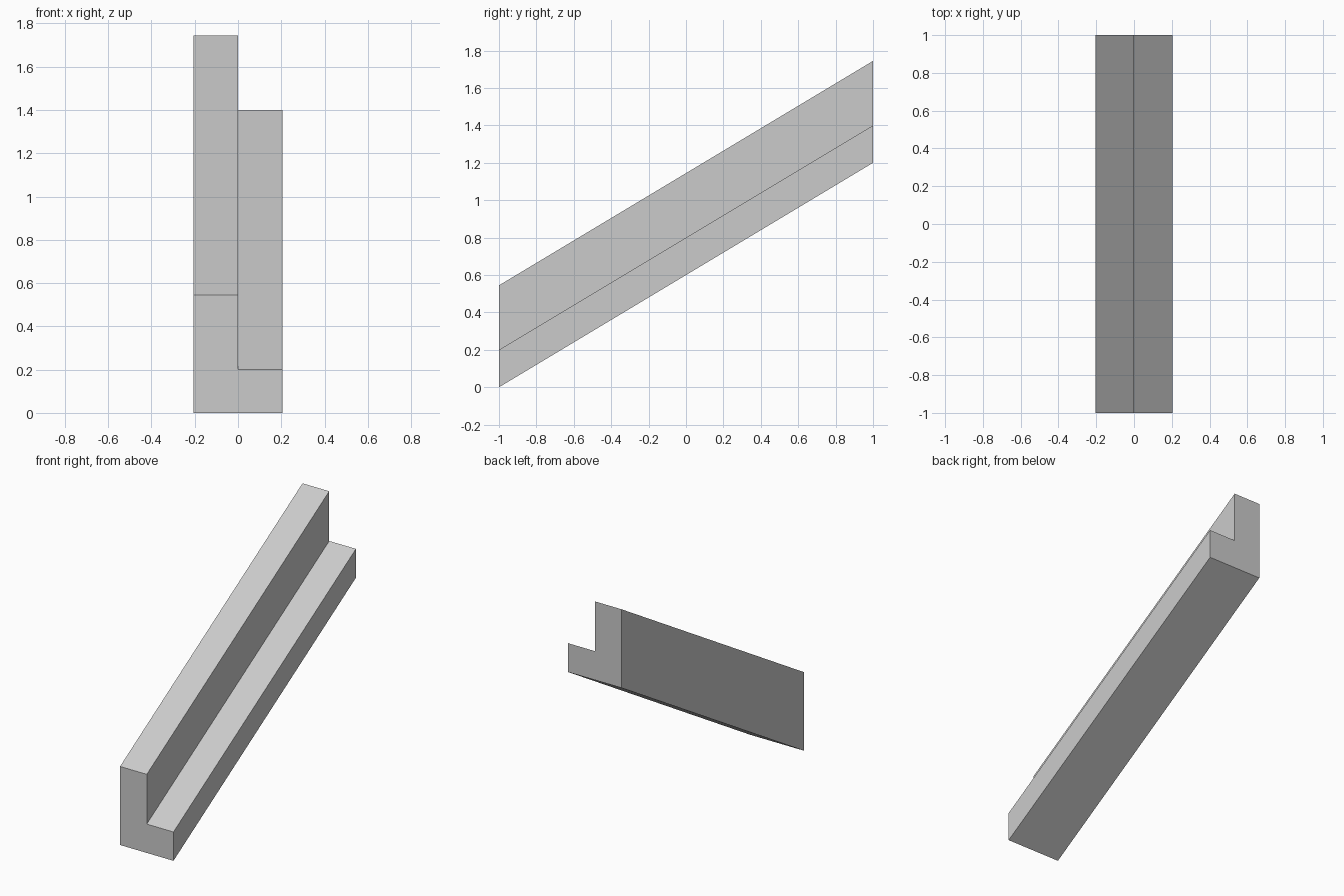
import bpy
import bmesh
from mathutils import Vector

cube = bpy.data.objects.get("Cube")
if cube:
    bpy.data.objects.remove(cube)

# Sizes
HALF_W, LENGTH, RISE = 0.205, 2.0, 1.2
WALL_H, LEDGE_H = 0.545, 0.2

# Single grey material
grey = bpy.data.materials.new("light_grey")
grey.use_nodes = True
colour = (0.6, 0.6, 0.6, 1)
grey.diffuse_color = colour
grey.node_tree.nodes["Principled BSDF"].inputs["Base Color"].default_value = colour

# L-shaped end profile: tall wall on one side, low ledge on the other
profile = [(-HALF_W, 0), (HALF_W, 0), (HALF_W, LEDGE_H),
           (0, LEDGE_H), (0, WALL_H), (-HALF_W, WALL_H)]

# Sweep the profile up the slope, keeping both ends vertical
bm = bmesh.new()
end = bm.faces.new([bm.verts.new((x, -LENGTH / 2, z)) for x, z in profile])
swept = bmesh.ops.extrude_face_region(bm, geom=[end], use_keep_orig=True)
far_verts = [g for g in swept["geom"] if isinstance(g, bmesh.types.BMVert)]
bmesh.ops.translate(bm, verts=far_verts, vec=Vector((0, LENGTH, RISE)))
bmesh.ops.recalc_face_normals(bm, faces=bm.faces)

mesh = bpy.data.meshes.new("sloped_stringer")
bm.to_mesh(mesh)
bm.free()
mesh.materials.append(grey)
stringer = bpy.data.objects.new("sloped_stringer", mesh)
bpy.context.collection.objects.link(stringer)
